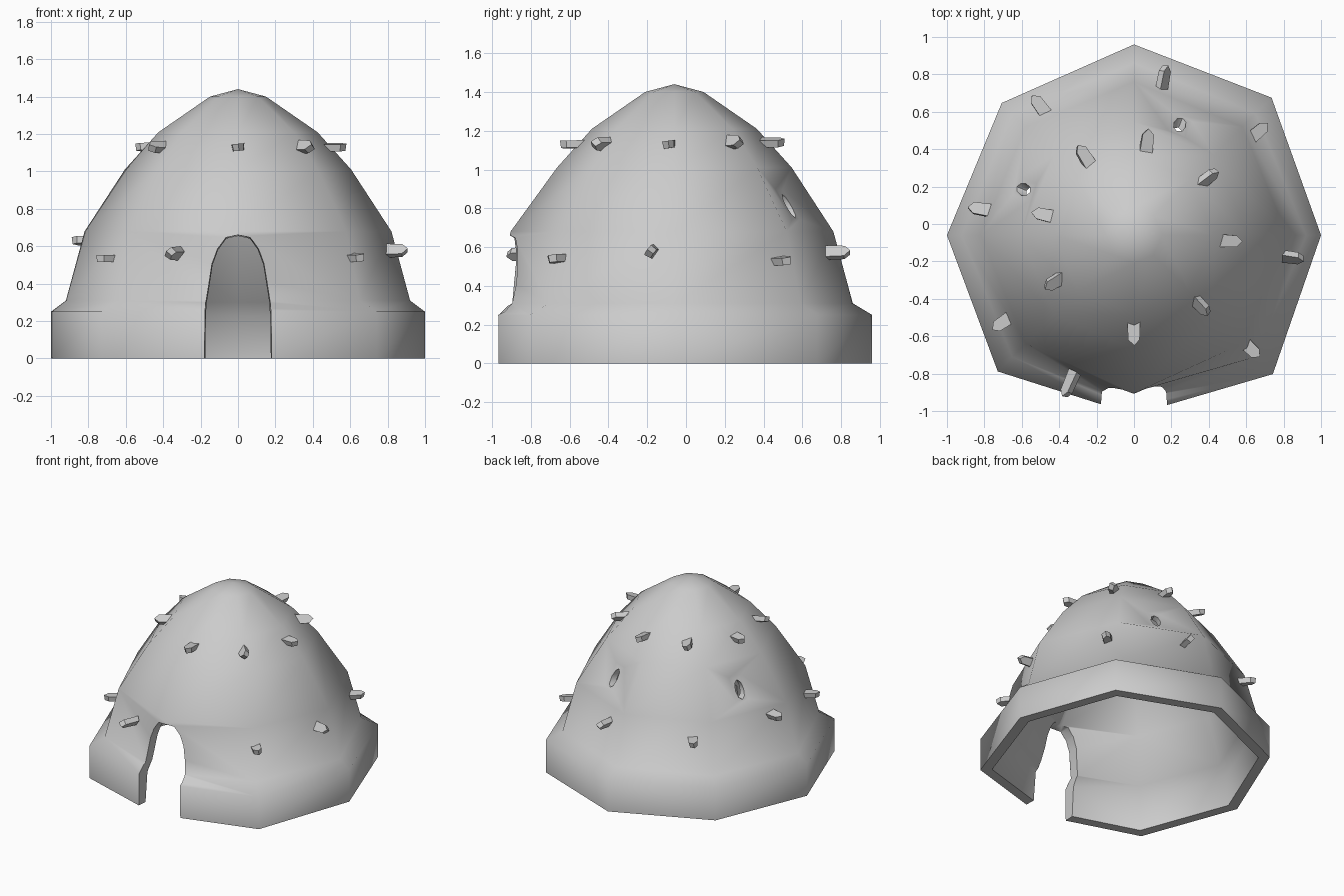
import bpy, bmesh, math
from mathutils import Vector, Matrix

if "Cube" in bpy.data.objects:
    bpy.data.objects.remove(bpy.data.objects["Cube"])

CY = -0.06  # dome axis lies slightly forward of the centre


def make_object(name, bm):
    bmesh.ops.recalc_face_normals(bm, faces=bm.faces[:])
    mesh = bpy.data.meshes.new(name)
    bm.to_mesh(mesh)
    bm.free()
    ob = bpy.data.objects.new(name, mesh)
    bpy.context.collection.objects.link(ob)
    return ob


def prism(bm, front, back):
    """Closed solid between two matching loops of points."""
    a = [bm.verts.new(p) for p in front]
    b = [bm.verts.new(p) for p in back]
    n = len(a)
    bm.faces.new(a)
    bm.faces.new(b[::-1])
    for i in range(n):
        bm.faces.new((a[i], a[(i + 1) % n], b[(i + 1) % n], b[i]))


# Dome shell: eight-sided outer and inner profiles (radius, height)
outer = [(1.0, 0), (1.0, 0.25), (0.92, 0.31), (0.82, 0.68), (0.605, 1.01),
         (0.425, 1.21), (0.15, 1.40)]
inner = [(0.92, 0), (0.90, 0.23), (0.84, 0.30), (0.74, 0.65), (0.53, 0.96),
         (0.36, 1.14), (0.12, 1.32)]
base_scale = [1.0, 1.04, 1.02, 1.0, 1.0, 1.03, 0.96, 1.05]
front_scale = {0.31: 0.98, 0.30: 0.98, 0.68: 1.03, 0.65: 1.03}

bm = bmesh.new()


def lathe(profile, apex):
    rings = []
    for r, z in profile:
        ring = []
        for i in range(8):
            s = base_scale[i] if z < 0.28 else (front_scale.get(z, 1) if i == 6 else 1)
            a = i * math.pi / 4
            ring.append(bm.verts.new((r * s * math.cos(a), CY + r * s * math.sin(a), z)))
        rings.append(ring)
    bands = [[bm.faces.new((lo[i], lo[(i + 1) % 8], hi[(i + 1) % 8], hi[i])) for i in range(8)]
             for lo, hi in zip(rings, rings[1:])]
    top = bm.verts.new((0, CY, apex))
    for i in range(8):
        bm.faces.new((rings[-1][i], rings[-1][(i + 1) % 8], top))
    return rings, bands


out_rings, out_bands = lathe(outer, 1.44)
in_rings, _ = lathe(inner, 1.36)
for i in range(8):
    j = (i + 1) % 8
    bm.faces.new((out_rings[0][i], in_rings[0][i], in_rings[0][j], out_rings[0][j]))

# Dented window surrounds on two rear facets
windows = (1, 3)
for k in windows:
    face = out_bands[3][k]
    corners = list(face.verts)
    a = (k + 0.5) * math.pi / 4
    radial = Vector((math.cos(a), math.sin(a), 0))
    tang = Vector((-math.sin(a), math.cos(a), 0))
    c = face.calc_center_median() + (corners[0].co - corners[3].co).normalized() * 0.03
    up = ((corners[3].co + corners[2].co) - (corners[0].co + corners[1].co)).normalized()
    c = c - radial * 0.04
    hole = [bm.verts.new(c + tang * t * 0.05 + up * u * 0.09)
            for t, u in ((-1, -1), (1, -1), (1, 1), (-1, 1))]
    bm.faces.remove(face)
    for i in range(4):
        j = (i + 1) % 4
        bm.faces.new((corners[i], corners[j], hole[j], hole[i]))
    bm.faces.new(hole)
dome = make_object("dome_shell", bm)

# Cutters for the arched doorway and the two windows
half = [(0.178, -0.2), (0.172, 0.3), (0.14, 0.51), (0.11, 0.59), (0.065, 0.65)]
arch = half + [(0, 0.662)] + [(-x, z) for x, z in reversed(half)]
bm = bmesh.new()
prism(bm, [(x * 1.1, -1.2, z * 1.03) for x, z in arch],
      [(x * 0.92, -0.65, z * 0.97) for x, z in arch])
cutters = [make_object("door_cutter", bm)]
for k in windows:
    a = (k + 0.5) * math.pi / 4
    rot = Matrix.Translation((0, CY, 0)) @ Matrix.Rotation(a, 4, 'Z')
    oval = [(0.034 * math.cos(t), 0.81 + 0.062 * math.sin(t))
            for t in (i * math.pi / 4 for i in range(8))]
    bm = bmesh.new()
    prism(bm, [rot @ Vector((0.3, y, z)) for y, z in oval],
          [rot @ Vector((1.1, y, z)) for y, z in oval])
    cutters.append(make_object("window_cutter", bm))

bpy.context.view_layer.objects.active = dome
dome.select_set(True)
for cutter in cutters:
    cutter.hide_render = True
    mod = dome.modifiers.new("cut", 'BOOLEAN')
    mod.operation = 'DIFFERENCE'
    mod.solver = 'EXACT'
    mod.object = cutter
    bpy.ops.object.modifier_apply(modifier=mod.name)
for cutter in cutters:
    bpy.data.objects.remove(cutter)
bpy.ops.object.shade_smooth_by_angle(angle=math.radians(60))

# Pointed stones jutting out of the wall: x, y, z, roll in degrees
stones = [(-0.27, 0.37, 1.14, 20), (0.07, 0.45, 1.14, 15), (0.40, 0.25, 1.14, 55),
          (0.52, -0.09, 1.13, 8), (0.36, -0.44, 1.13, 50), (0, -0.59, 1.13, 5),
          (-0.43, -0.31, 1.13, -30), (-0.49, 0.05, 1.13, 10),
          (-0.51, 0.64, 0.55, 10), (0.16, 0.79, 0.57, 55), (0.67, 0.50, 0.53, 10),
          (0.85, -0.18, 0.575, 55), (0.63, -0.67, 0.54, 10), (-0.35, -0.87, 0.56, 50),
          (-0.71, -0.53, 0.535, 0), (-0.83, 0.08, 0.63, 15)]
outline = [(-0.09, -0.036), (0.03, -0.03), (0.06, 0.004), (0.028, 0.032), (-0.09, 0.036)]
bm = bmesh.new()
for x, y, z, roll in stones:
    m = (Matrix.Translation((x, y, z))
         @ Matrix.Rotation(math.atan2(y - CY, x), 4, 'Z')
         @ Matrix.Rotation(math.radians(roll), 4, 'X'))
    prism(bm, [m @ Vector((u, v, 0.018)) for u, v in outline],
          [m @ Vector((u * 0.9, v * 0.85, -0.02)) for u, v in outline])
make_object("wall_stones", bm)
